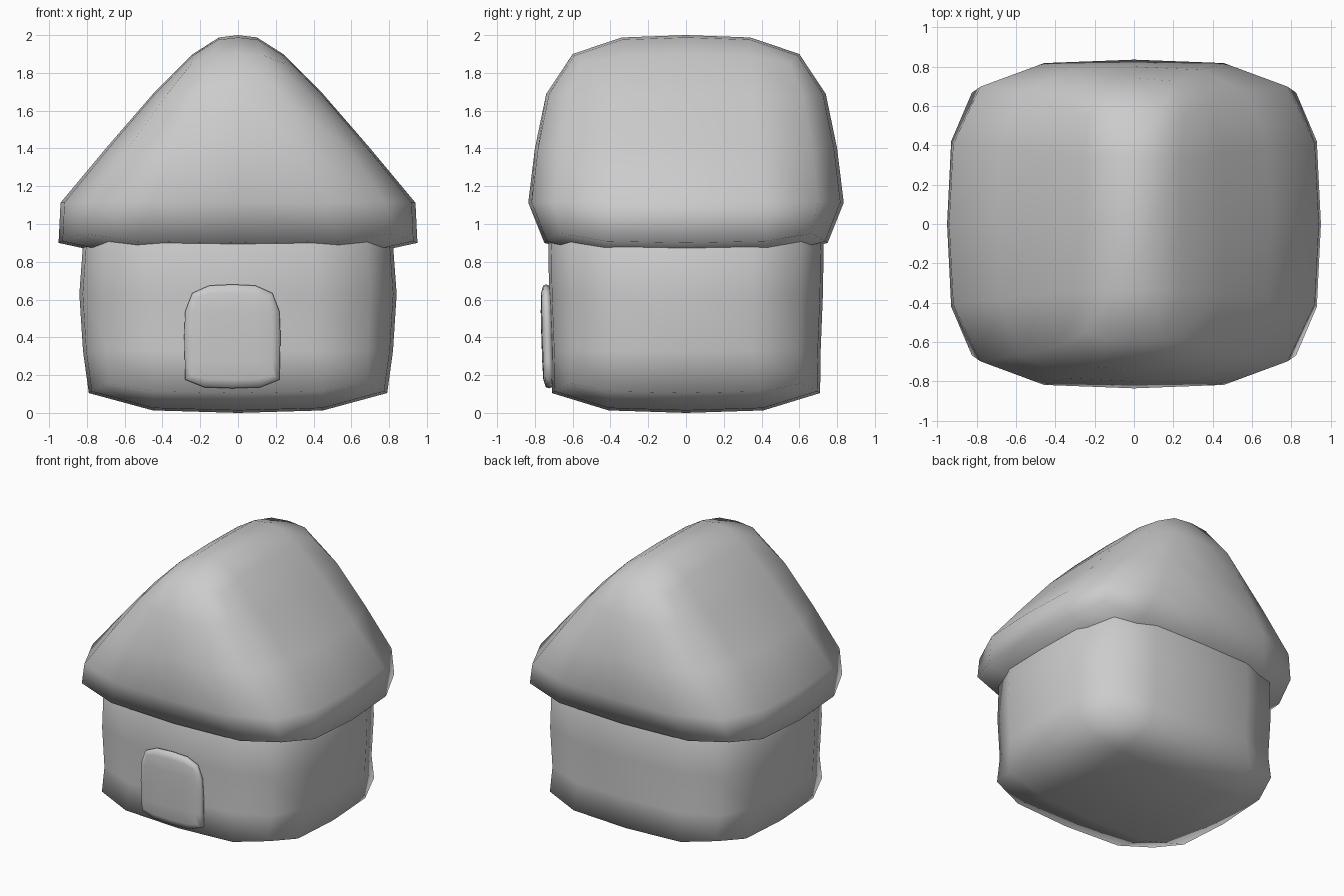
import bpy, bmesh

if "Cube" in bpy.data.objects:
    bpy.data.objects.remove(bpy.data.objects["Cube"])


def lerp_profile(profile, t):
    # profile: (t, x half size, y half size), sorted by t
    if t <= profile[0][0]:
        return profile[0][1:]
    for a, b in zip(profile, profile[1:]):
        if t <= b[0]:
            f = (t - a[0]) / (b[0] - a[0])
            return [p + (q - p) * f for p, q in zip(a[1:], b[1:])]
    return profile[-1][1:]


def soft_block(name, centre, half_height, profile, lean=0.0):
    # Soft cube: once-cut box smoothed one level, then shaped by height
    bm = bmesh.new()
    bmesh.ops.create_cube(bm, size=2)
    bmesh.ops.subdivide_edges(bm, edges=bm.edges[:], cuts=1, use_grid_fill=True)
    mesh = bpy.data.meshes.new(name)
    bm.to_mesh(mesh)
    bm.free()
    obj = bpy.data.objects.new(name, mesh)
    bpy.context.collection.objects.link(obj)
    bpy.ops.object.select_all(action='DESELECT')
    bpy.context.view_layer.objects.active = obj
    obj.select_set(True)
    mod = obj.modifiers.new("soften", 'SUBSURF')
    mod.levels = mod.render_levels = 1
    bpy.ops.object.modifier_apply(modifier=mod.name)
    for v in obj.data.vertices:
        x, y, t = v.co
        sx, sy = lerp_profile(profile, t)
        v.co = (centre[0] + x * sx,
                centre[1] + y * sy + lean * t,
                centre[2] + t * half_height)
    bpy.ops.object.shade_smooth()
    return obj


# Walls: slightly flared at the foot
soft_block("walls", (0, 0, 0.63), 0.63, [
    (-0.98, 0.94, 0.855), (-0.83, 0.948, 0.852), (-0.48, 0.838, 0.728),
    (0.0, 0.84, 0.725), (0.48, 0.835, 0.745), (1.0, 0.75, 0.72)])

# Roof: gable narrowing to a rounded ridge, wide eaves
soft_block("roof", (0, 0, 1.4), 0.6, [
    (-0.98, 1.14, 0.90), (-0.83, 1.14, 0.90), (-0.48, 0.96, 0.853),
    (0.0, 0.70, 0.80), (0.48, 0.46, 0.756), (0.83, 0.288, 0.72),
    (0.98, 0.21, 0.71)])

# Door: thin slab leaning with the front wall
soft_block("door", (-0.03, -0.733, 0.405), 0.275, [
    (-0.98, 0.31, 0.035), (-0.83, 0.30, 0.035), (-0.48, 0.257, 0.033),
    (0.0, 0.255, 0.033), (1.0, 0.255, 0.033)], lean=-0.008)
